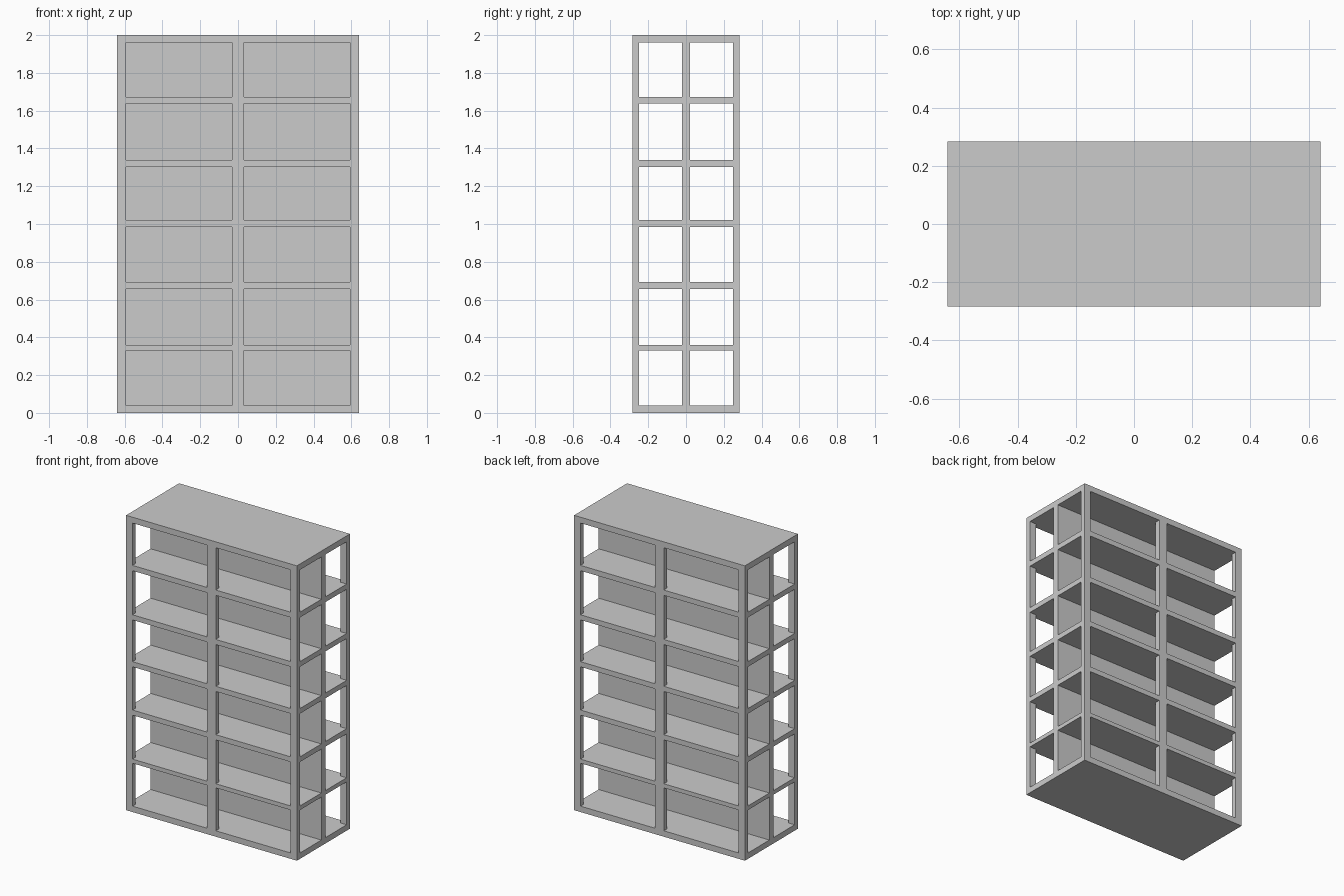
import bpy, bmesh
from mathutils import Vector

if "Cube" in bpy.data.objects:
    bpy.data.objects.remove(bpy.data.objects["Cube"])

HX, HY = 0.641, 0.284            # half width, half depth
PX, PY = 0.593, 0.249            # inner faces of the corner posts
MID, WALL = 0.032, 0.022         # half widths of middle post and centre wall
# bottom and top of each board, floor to roof
BOARDS = [(0, 0.04), (0.331, 0.359), (0.657, 0.692), (0.985, 1.02),
          (1.303, 1.338), (1.637, 1.673), (1.96, 2.0)]


def box(name, lo, hi):
    lo, hi = Vector(lo), Vector(hi)
    bm = bmesh.new()
    bmesh.ops.create_cube(bm, size=1)
    bmesh.ops.scale(bm, vec=hi - lo, verts=bm.verts)
    origin = (lo + hi) / 2
    mesh = bpy.data.meshes.new(name)
    bm.to_mesh(mesh)
    bm.free()
    ob = bpy.data.objects.new(name, mesh)
    ob.location = origin
    bpy.context.collection.objects.link(ob)
    return ob


# Horizontal boards: base, shelves, top
for i, (z0, z1) in enumerate(BOARDS):
    name = "base" if i == 0 else "top" if i == len(BOARDS) - 1 else f"shelf_{i}"
    box(name, (-HX, -HY, z0), (HX, HY, z1))

# Each tier between two boards: centre wall, and posts front and back
for i in range(len(BOARDS) - 1):
    z0, z1 = BOARDS[i][1], BOARDS[i + 1][0]
    box(f"centre_wall_{i + 1}", (-HX, -WALL, z0), (HX, WALL, z1))
    for side, y0, y1 in (("front", -HY, -PY), ("back", PY, HY)):
        for pos, x0, x1 in (("left", -HX, -PX), ("middle", -MID, MID), ("right", PX, HX)):
            box(f"{side}_{pos}_post_{i + 1}", (x0, y0, z0), (x1, y1, z1))
